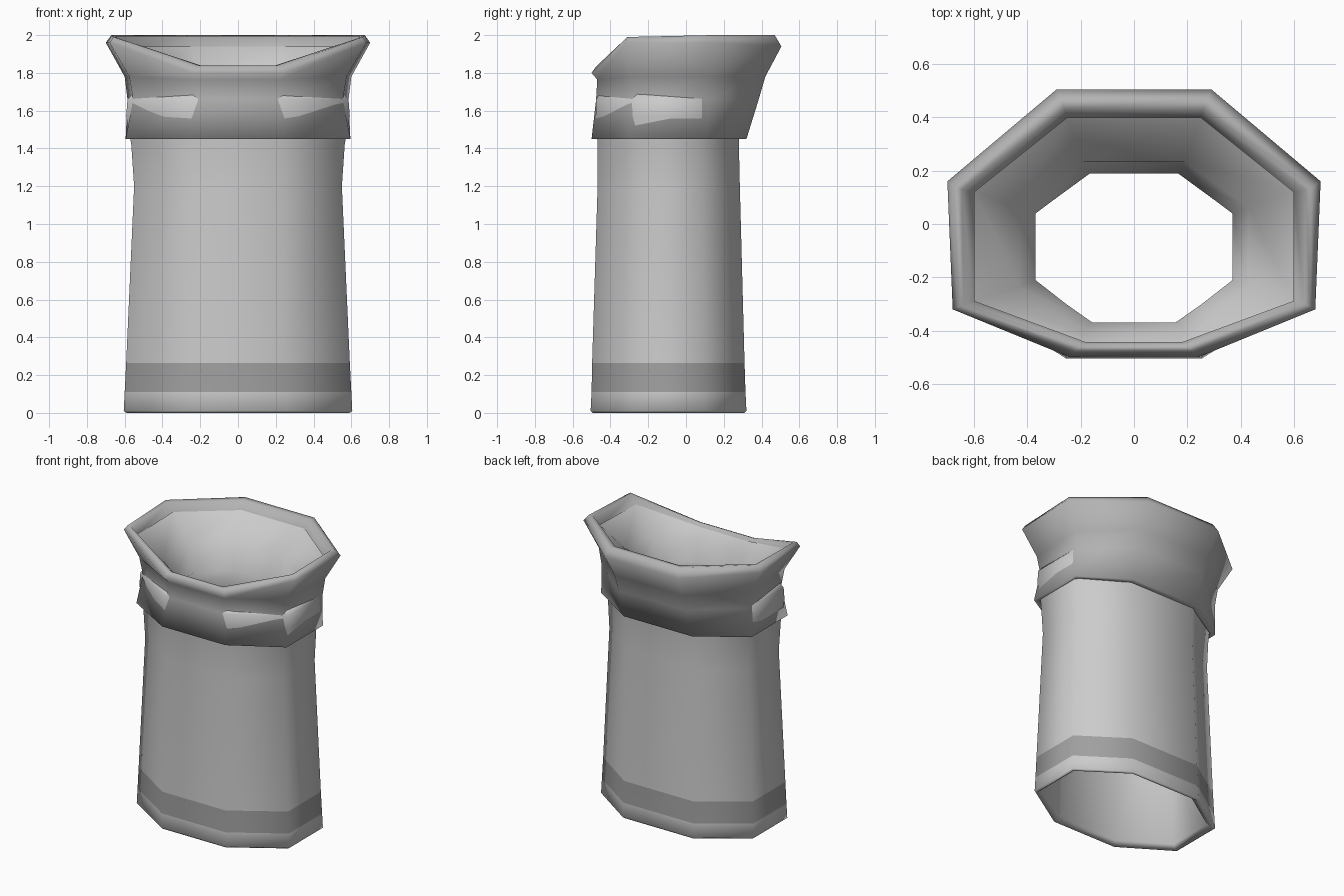
import bpy, math

if "Cube" in bpy.data.objects:
    bpy.data.objects.remove(bpy.data.objects["Cube"])


def mirrored_ring(half):
    """Four right-hand corners (front to back) -> full eight-sided ring."""
    return list(half) + [(-x, y, z) for x, y, z in reversed(half)]


def oct_ring(hw, yf, yb, z):
    """Octagon from half width, front and back depth, at height z."""
    c, d = (yf + yb) / 2, (yb - yf) / 2
    return mirrored_ring([(hw * .42, yf, z), (hw, c - d * .46, z),
                          (hw, c + d * .46, z), (hw * .46, yb, z)])


def grey(name, v):
    m = bpy.data.materials.new(name)
    m.diffuse_color = (v, v, v, 1)
    m.use_nodes = True
    m.node_tree.nodes["Principled BSDF"].inputs["Base Color"].default_value = m.diffuse_color
    return m


def loft(name, rings, mats, closed=False, dark=()):
    """Skin successive rings; 'dark' lists strips using the second material."""
    verts = [p for r in rings for p in r]
    n, faces, idx = len(rings), [], []
    for i in range(n if closed else n - 1):
        a, b = i * 8, (i + 1) % n * 8
        for k in range(8):
            j = (k + 1) % 8
            faces.append((a + k, a + j, b + j, b + k))
            idx.append(1 if i in dark else 0)
    me = bpy.data.meshes.new(name)
    me.from_pydata(verts, [], faces)
    for m in mats:
        me.materials.append(m)
    for p, i in zip(me.polygons, idx):
        p.material_index = i
    ob = bpy.data.objects.new(name, me)
    bpy.context.collection.objects.link(ob)
    bpy.ops.object.select_all(action='DESELECT')
    ob.select_set(True)
    bpy.context.view_layer.objects.active = ob
    bpy.ops.object.shade_smooth_by_angle(angle=math.radians(100))
    return ob


light, mid, dark = grey("light_grey", .75), grey("mid_grey", .45), grey("dark_grey", .35)

# Sleeve: outer wall with dark band, flared top, and inner wall back to the hem
loft("sleeve", [
    oct_ring(.59, -.495, .31, 0),
    oct_ring(.605, -.505, .32, .01),
    oct_ring(.60, -.50, .315, .11),
    oct_ring(.592, -.497, .31, .265),
    oct_ring(.55, -.468, .285, 1.2),
    oct_ring(.565, -.468, .28, 1.42),
    oct_ring(.592, -.478, .29, 1.57),
    oct_ring(.585, -.476, .29, 1.66),
    oct_ring(.55, -.45, .27, 1.70),
    oct_ring(.37, -.37, .19, 1.60),
    oct_ring(.51, -.43, .245, 1.42),
    oct_ring(.51, -.43, .245, 1.2),
    oct_ring(.555, -.46, .275, .03),
], [light, dark], closed=True, dark=(2,))

# Cuff: flared collar with a dipped front and a rolled rim
cuff_half = [
    [(.24, -.47, 1.45), (.56, -.28, 1.45), (.56, .10, 1.45), (.26, .28, 1.45)],
    [(.25, -.50, 1.45), (.595, -.30, 1.45), (.595, .11, 1.45), (.27, .32, 1.45)],
    [(.21, -.476, 1.66), (.555, -.285, 1.66), (.585, .12, 1.66), (.265, .385, 1.66)],
    [(.22, -.47, 1.765), (.575, -.295, 1.78), (.60, .13, 1.78), (.27, .42, 1.78)],
    [(.24, -.50, 1.80), (.68, -.32, 1.96), (.70, .16, 1.96), (.29, .505, 1.94)],
    [(.22, -.475, 1.835), (.66, -.31, 1.99), (.67, .14, 2.0), (.275, .47, 2.0)],
    [(.20, -.46, 1.84), (.64, -.30, 1.985), (.645, .13, 1.995), (.26, .43, 1.995)],
    [(.18, -.445, 1.80), (.60, -.29, 1.92), (.60, .12, 1.92), (.25, .40, 1.92)],
]
loft("cuff", [mirrored_ring(h) for h in cuff_half], [mid])

# Lining: shallow shelf inside the rim rolling over into the throat
lining_half = [
    [(.18, -.445, 1.815), (.60, -.29, 1.93), (.60, .12, 1.94), (.25, .40, 1.94)],
    [(.19, -.40, 1.75), (.43, -.235, 1.78), (.43, .06, 1.80), (.19, .235, 1.81)],
    [(.165, -.37, 1.60), (.37, -.21, 1.60), (.37, .04, 1.60), (.165, .19, 1.60)],
]
loft("lining", [mirrored_ring(h) for h in lining_half], [light])
